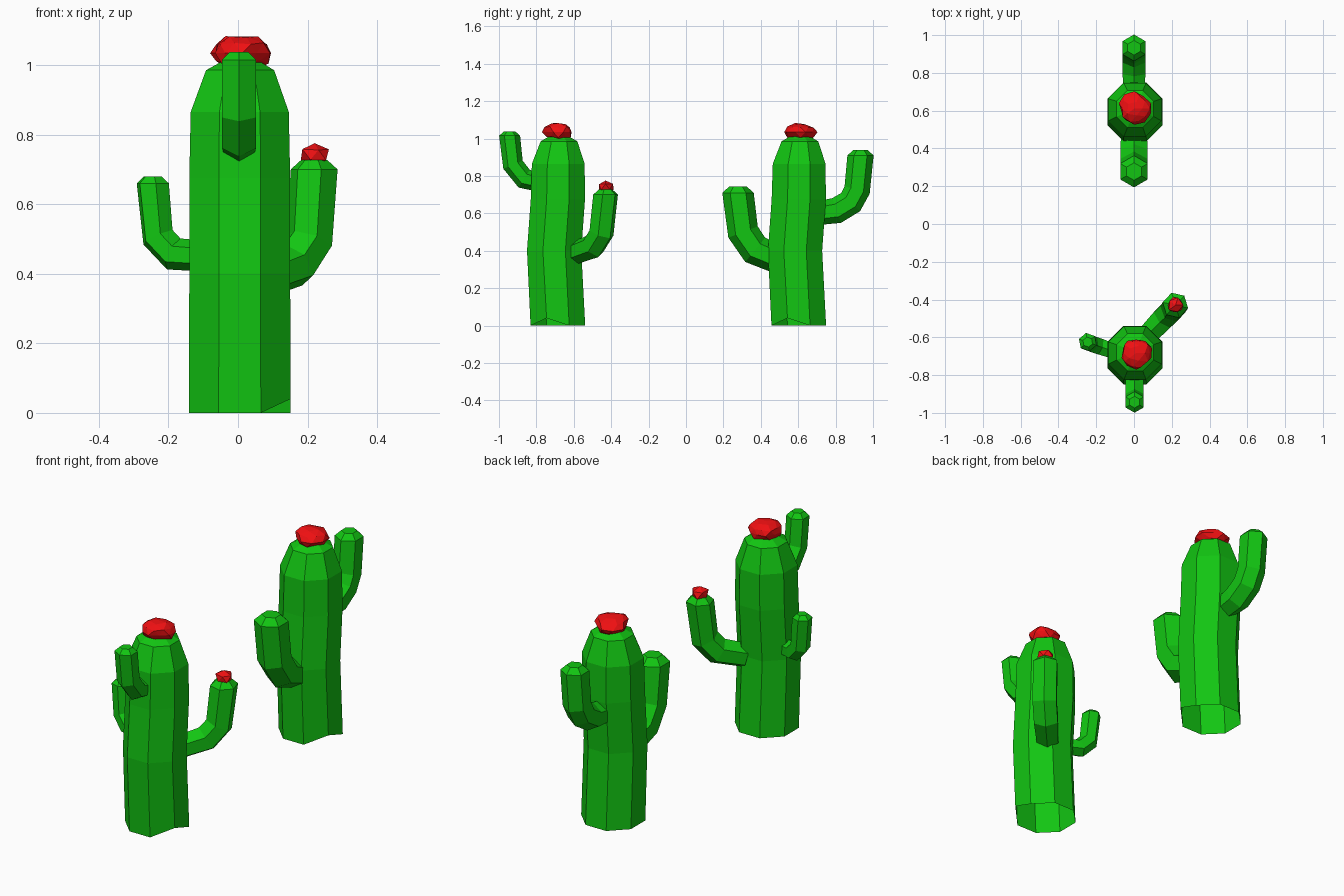
import bpy, bmesh, math, random
from mathutils import Vector

if "Cube" in bpy.data.objects:
    bpy.data.objects.remove(bpy.data.objects["Cube"])

random.seed(4)


def material(name, rgb):
    m = bpy.data.materials.new(name)
    m.diffuse_color = (*rgb, 1)
    m.use_nodes = True
    m.node_tree.nodes["Principled BSDF"].inputs["Base Color"].default_value = m.diffuse_color
    return m


GREEN = material("cactus_green", (0.006, 0.56, 0.006))
RED = material("flower_red", (0.86, 0.005, 0.006))


def finish(bm, name, mat):
    bmesh.ops.recalc_face_normals(bm, faces=bm.faces)
    me = bpy.data.meshes.new(name)
    bm.to_mesh(me)
    bm.free()
    me.materials.append(mat)
    ob = bpy.data.objects.new(name, me)
    bpy.context.collection.objects.link(ob)
    return ob


def skin(bm, rings, cap_start):
    """Bridge successive rings of points and close the far end."""
    loops = [[bm.verts.new(p) for p in r] for r in rings]
    n = len(loops[0])
    for a, b in zip(loops, loops[1:]):
        for i in range(n):
            j = (i + 1) % n
            bm.faces.new((a[i], a[j], b[j], b[i]))
    bm.faces.new(loops[-1])
    if cap_start:
        bm.faces.new(loops[0][::-1])


def trunk(name, cy):
    # octagonal stem, open underneath: (z, flat-to-flat half width, x and y shift)
    profile = [(0, .146, .005, 0), (.4, .145, .005, -.02), (.675, .145, .005, 0),
               (.865, .141, .005, .002), (.985, .098, .006, .006), (1.01, .055, .008, .006)]
    rings = []
    for z, w, dx, dy in profile:
        r = w / math.cos(math.pi / 8)
        rings.append([Vector((dx + r * math.cos(math.pi * (i + .5) / 4),
                              cy + dy + r * math.sin(math.pi * (i + .5) / 4), z)) for i in range(8)])
    rings[0][7].z = .04  # one lifted corner at the foot
    bm = bmesh.new()
    skin(bm, rings, False)
    finish(bm, name, GREEN)


def arm(name, path, r):
    # six-sided tube bending upward in a vertical plane, with a bevelled tip
    pts = [Vector(p) for p in path]
    flat = pts[-1] - pts[0]
    flat.z = 0
    side = flat.normalized().cross(Vector((0, 0, 1)))
    rings = []
    for k, p in enumerate(pts):
        a = (p - pts[max(k - 1, 0)]).normalized()
        b = (pts[min(k + 1, len(pts) - 1)] - p).normalized()
        t = Vector((0, 0, 1)) if k == len(pts) - 1 else (a + b).normalized()
        n = side.cross(t).normalized()
        rr = r * (.9 if k == 0 else 1)
        rings.append([p + rr * (n * math.cos(math.pi * i / 3) + side * math.sin(math.pi * i / 3))
                      for i in range(6)])
    tip = pts[-1]
    rings.append([tip + (q - tip) * .55 + Vector((0, 0, .4 * r)) for q in rings[-1]])
    bm = bmesh.new()
    skin(bm, rings, True)
    finish(bm, name, GREEN)


def flower(name, centre, r, height, detail):
    # squashed, crumpled faceted ball
    bm = bmesh.new()
    bmesh.ops.create_icosphere(bm, subdivisions=detail, radius=1)
    for v in bm.verts:
        s = random.uniform(.84, 1.1)
        v.co = Vector(centre) + Vector((v.co.x * r, v.co.y * r, v.co.z * height)) * s
    finish(bm, name, RED)


# front cactus
trunk("front_trunk", -.685)
arm("front_cactus_right_arm",
    [(.07, -.59, .39), (.16, -.495, .425), (.205, -.452, .495), (.219, -.43, .70)], .069)
arm("front_cactus_left_arm",
    [(-.09, -.68, .45), (-.185, -.647, .457), (-.23, -.632, .505), (-.245, -.625, .66)], .049)
arm("front_cactus_front_arm",
    [(.003, -.78, .765), (.003, -.865, .785), (.003, -.925, .86), (.003, -.943, 1.015)], .056)
flower("front_top_flower", (.012, -.683, 1.034), .082, .053, 2)
flower("front_arm_flower", (.22, -.43, .742), .048, .036, 1)

# rear cactus
trunk("rear_trunk", .603)
arm("rear_cactus_back_arm",
    [(.0, .70, .60), (.0, .805, .615), (.0, .88, .66), (.0, .915, .725), (.0, .933, .91)], .07)
arm("rear_cactus_front_arm",
    [(.0, .50, .35), (.0, .37, .405), (.0, .305, .50), (.0, .278, .71)], .084)
flower("rear_top_flower", (.003, .612, 1.034), .084, .053, 2)
